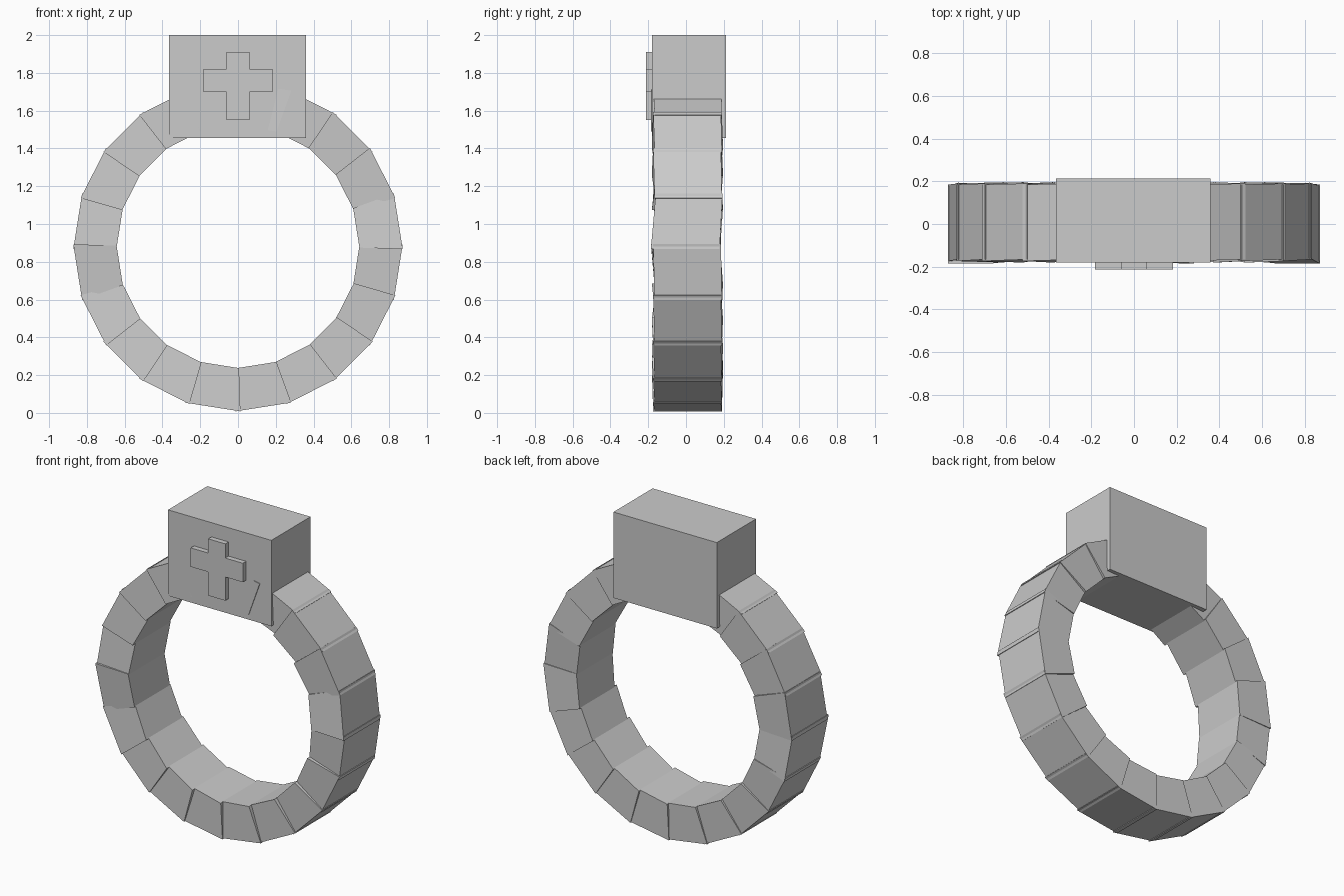
import bpy, bmesh
from math import sin, cos, radians
from mathutils import Vector

cube = bpy.data.objects.get("Cube")
if cube:
    bpy.data.objects.remove(cube)

grey = bpy.data.materials.new("plain grey")
grey.use_nodes = True
GREY = (0.6, 0.6, 0.6, 1)
grey.diffuse_color = GREY
grey.node_tree.nodes["Principled BSDF"].inputs["Base Color"].default_value = GREY


def finish(name, bm):
    bmesh.ops.recalc_face_normals(bm, faces=bm.faces)
    mesh = bpy.data.meshes.new(name)
    bm.to_mesh(mesh)
    bm.free()
    mesh.materials.append(grey)
    obj = bpy.data.objects.new(name, mesh)
    bpy.context.collection.objects.link(obj)
    return obj


def prism(name, outline, front, back):
    """Extrude an x-z outline along y; front and back are y values per corner."""
    bm = bmesh.new()
    f = [bm.verts.new((x, y, z)) for (x, z), y in zip(outline, front)]
    b = [bm.verts.new((x, y, z)) for (x, z), y in zip(outline, back)]
    bm.faces.new(f)
    bm.faces.new(b[::-1])
    n = len(outline)
    for i in range(n):
        j = (i + 1) % n
        bm.faces.new((f[i], b[i], b[j], f[j]))
    return finish(name, bm)


# Band: overlapping, slightly tilted blocks around a circle
COUNT, CENTRE, OUTER, INNER = 20, 0.88, 0.87, 0.642
LAP = 0.013
END_FORWARD = {0, 4, 14}     # blocks whose far end leans forward


def at(radius, degrees):
    a = radians(degrees)
    return Vector((radius * sin(a), CENTRE + radius * cos(a)))


for i in range(COUNT):
    a0, a1 = i * 360 / COUNT, (i + 1) * 360 / COUNT
    o0, o1, n1, n0 = at(OUTER, a0), at(OUTER, a1), at(INNER, a1), at(INNER, a0)
    along = (o1 - o0).normalized() * LAP
    outline = [o0 - along, o1 + along, n1 + along * 0.4, n0 - along * 0.4]
    if i in END_FORWARD:
        shift = [0.006, -0.02, -0.018, 0.0]
    else:
        shift = [-0.008, 0.0, 0.01, -0.015]
    prism(f"band_block_{i + 1}", outline,
          [-0.166 + s for s in shift], [0.19 + s * 0.6 for s in shift])

# Rectangular head on top of the band
head = [(-0.365, 1.455), (0.36, 1.455), (0.36, 2.0), (-0.365, 2.0)]
prism("head_block", head, [-0.18] * 4, [0.213] * 4)

# Raised cross on the front of the head
w, h, mid = 0.06, 0.183, 1.76
top, bottom, arm = 1.91, 1.55, 0.06
cross = [(-w, bottom), (w, bottom), (w, mid - arm), (h, mid - arm),
         (h, mid + arm), (w, mid + arm), (w, top), (-w, top),
         (-w, mid + arm), (-h, mid + arm), (-h, mid - arm), (-w, mid - arm)]
prism("front_cross", cross, [-0.213] * 12, [-0.175] * 12)
